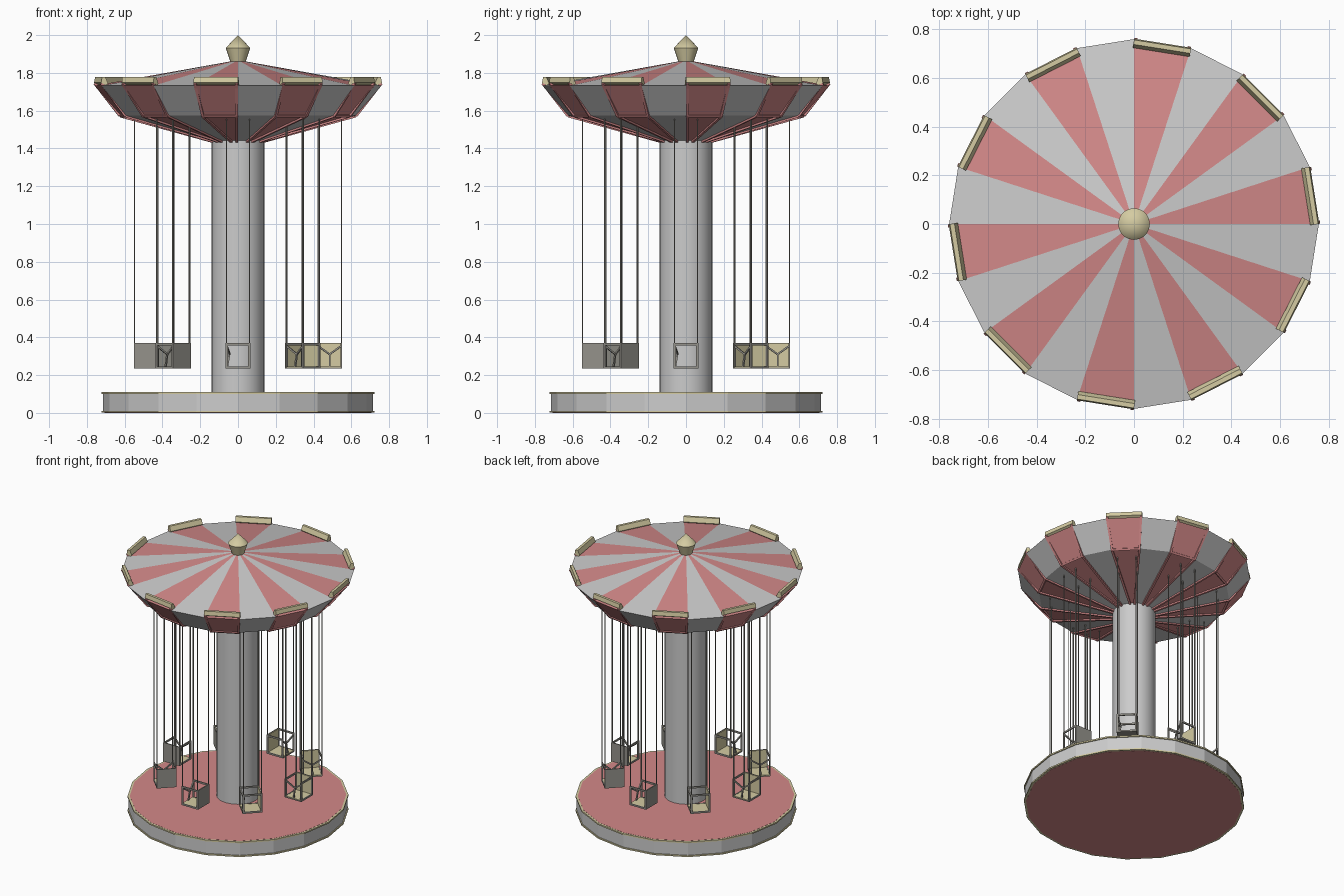
import bpy, bmesh
from math import sin, cos, pi, radians
from mathutils import Vector, Matrix

if "Cube" in bpy.data.objects:
    bpy.data.objects.remove(bpy.data.objects["Cube"])

SIDES = 20
STEP = 2 * pi / SIDES


def material(name, rgb):
    m = bpy.data.materials.new(name)
    m.diffuse_color = (*rgb, 1)
    m.use_nodes = True
    m.node_tree.nodes["Principled BSDF"].inputs["Base Color"].default_value = m.diffuse_color
    return m


RED = material("red", (0.65, 0.25, 0.25))
GOLD = material("gold", (0.66, 0.6, 0.36))
DARK = material("dark_metal", (0.3, 0.29, 0.26))
GREY = material("light_grey", (0.8, 0.8, 0.8))


def finish(name, bm, *mats, smooth=False):
    bmesh.ops.recalc_face_normals(bm, faces=bm.faces)
    me = bpy.data.meshes.new(name)
    bm.to_mesh(me)
    bm.free()
    for m in mats:
        me.materials.append(m)
    ob = bpy.data.objects.new(name, me)
    bpy.context.collection.objects.link(ob)
    if smooth:
        bpy.ops.object.select_all(action='DESELECT')
        ob.select_set(True)
        bpy.context.view_layer.objects.active = ob
        bpy.ops.object.shade_smooth_by_angle(angle=radians(30))
    return ob


def polar(r, z, a):
    return Vector((r * cos(a), r * sin(a), z))


def lathe(name, profile, *mats, n=SIDES, smooth=False, striped=False):
    """Spin an (r, z) profile; striped alternates two materials by sector."""
    bm = bmesh.new()
    rings = []
    for r, z in profile:
        if r == 0:
            rings.append([bm.verts.new((0, 0, z))] * n)
        else:
            rings.append([bm.verts.new(polar(r, z, 2 * pi * i / n)) for i in range(n)])
    for a, b in zip(rings, rings[1:]):
        for i in range(n):
            j = (i + 1) % n
            f = bm.faces.new(list(dict.fromkeys((a[i], a[j], b[j], b[i]))))
            f.material_index = i % 2 if striped else 0
    return finish(name, bm, *mats, smooth=smooth)


def box(bm, center, size):
    m = Matrix.Translation(center) @ Matrix.Diagonal((*size, 1))
    bmesh.ops.create_cube(bm, size=1, matrix=m)


def bar(bm, p, q, w, d=None, up=(0, 0, 1)):
    """Rectangular bar from p to q, w wide across and d deep along up."""
    p, q = Vector(p), Vector(q)
    ax = (q - p).normalized()
    side = ax.cross(Vector(up)).normalized()
    top = side.cross(ax)
    rot = Matrix((side, top, ax)).transposed().to_4x4()
    m = Matrix.Translation((p + q) / 2) @ rot @ Matrix.Diagonal((w, d or w, (q - p).length, 1))
    bmesh.ops.create_cube(bm, size=1, matrix=m)


# Round platform with gold edging and red deck
lathe("platform_side", [(0, 0.008), (0.715, 0.008), (0.715, 0.108), (0, 0.108)])
lathe("platform_deck", [(0, 0.1), (0.708, 0.1), (0.708, 0.111), (0, 0.111)], RED)
lathe("platform_underside", [(0, 0.0), (0.708, 0.0), (0.708, 0.01), (0, 0.01)], RED)
for name, z in (("lower_trim", 0.001), ("upper_trim", 0.1)):
    lathe(name, [(0.705, z), (0.722, z), (0.722, z + 0.01), (0.705, z + 0.01), (0.705, z)], GOLD)

# Central column
lathe("column", [(0, 0.1), (0.14, 0.1), (0.14, 1.46), (0, 1.46)], n=32, smooth=True)

# Striped canopy: roof, sloping side panels and underside
RIM, LOW, HUB = (0.76, 1.732), (0.622, 1.574), (0.13, 1.438)
lathe("canopy", [(0, 1.868), RIM, LOW, HUB, (0, HUB[1])], RED, GREY, striped=True)

# Finial
lathe("finial", [(0, 1.855), (0.04, 1.858), (0.065, 1.932), (0, 2.0)], GOLD, smooth=True)

# Raised red borders and gold caps on every red sector
border, caps = bmesh.new(), bmesh.new()
for k in range(10):
    a0 = 2 * k * STEP
    mid = a0 + STEP / 2
    tang = Vector((-sin(mid), cos(mid), 0))
    out = Vector((cos(mid), sin(mid), 0))
    side_n = out * 0.75 - Vector((0, 0, 0.66))
    low_n = out * 0.27 - Vector((0, 0, 0.96))
    for ang, s in ((a0, 1), (a0 + STEP, -1)):
        off = tang * s * 0.007
        rim = polar(0.757, 1.748, ang) + off
        low, hub = polar(*LOW, ang) + off, polar(*HUB, ang) + off
        bar(border, rim, low, 0.014, 0.022, side_n)
        bar(border, low, hub, 0.014, 0.02, low_n)
    bar(border, polar(*LOW, a0), polar(*LOW, a0 + STEP), 0.014, 0.014, side_n)
    section = [(0.762, 1.748), (0.757, 1.777), (0.738, 1.777), (0.724, 1.745), (0.735, 1.734)]
    ends = [[caps.verts.new(polar(r, z, mid) * 1.0 + tang * s * 0.1185
                            - out * r * (1 - cos(STEP / 2))) for r, z in section]
            for s in (-1, 1)]
    for i in range(5):
        j = (i + 1) % 5
        caps.faces.new((ends[0][i], ends[0][j], ends[1][j], ends[1][i]))
    caps.faces.new(ends[0])
    caps.faces.new(ends[1])
finish("canopy_borders", border, RED)
finish("canopy_caps", caps, GOLD)

# One swing seat at +x, riding towards -y
R, H, Z0, Z1 = 0.485, 0.066, 0.234, 0.37
frame, pads, wires = bmesh.new(), bmesh.new(), bmesh.new()
for s in (-1, 1):
    x = R + s * (H - 0.004)
    for z in (Z0 + 0.006, Z1 - 0.006):
        box(frame, (x, 0, z), (0.008, 2 * H, 0.012))
    for y in (-H + 0.006, H - 0.006):
        box(frame, (x, y, (Z0 + Z1) / 2), (0.008, 0.012, Z1 - Z0))
        bar(wires, (x, y, Z1 - 0.01), (x, y, 1.555), 0.006, 0.006, (0, 1, 0))
    bar(frame, (x, -H + 0.006, 0.355), (R, -H + 0.022, 0.31), 0.009)
bar(frame, (R, -H + 0.022, 0.315), (R, -H + 0.008, Z0 + 0.005), 0.009, 0.009, (0, 1, 0))
box(frame, (R, H - 0.003, (Z0 + Z1) / 2), (2 * H, 0.006, Z1 - Z0))
box(frame, (R, 0, Z0 + 0.003), (2 * H, 2 * H, 0.006))
box(pads, (R, H - 0.0075, (Z0 + Z1) / 2), (2 * H - 0.016, 0.006, Z1 - Z0 - 0.004))
box(pads, (R, 0, Z0 + 0.0075), (2 * H - 0.016, 2 * H - 0.004, 0.006))
parts = [finish("seat_frame", frame, DARK), finish("seat_pad", pads, GOLD),
         finish("seat_wires", wires, DARK)]

# Repeat the seat around the column
for k in range(1, 8):
    for p in parts:
        c = p.copy()
        c.rotation_euler.z = k * pi / 4
        bpy.context.collection.objects.link(c)
